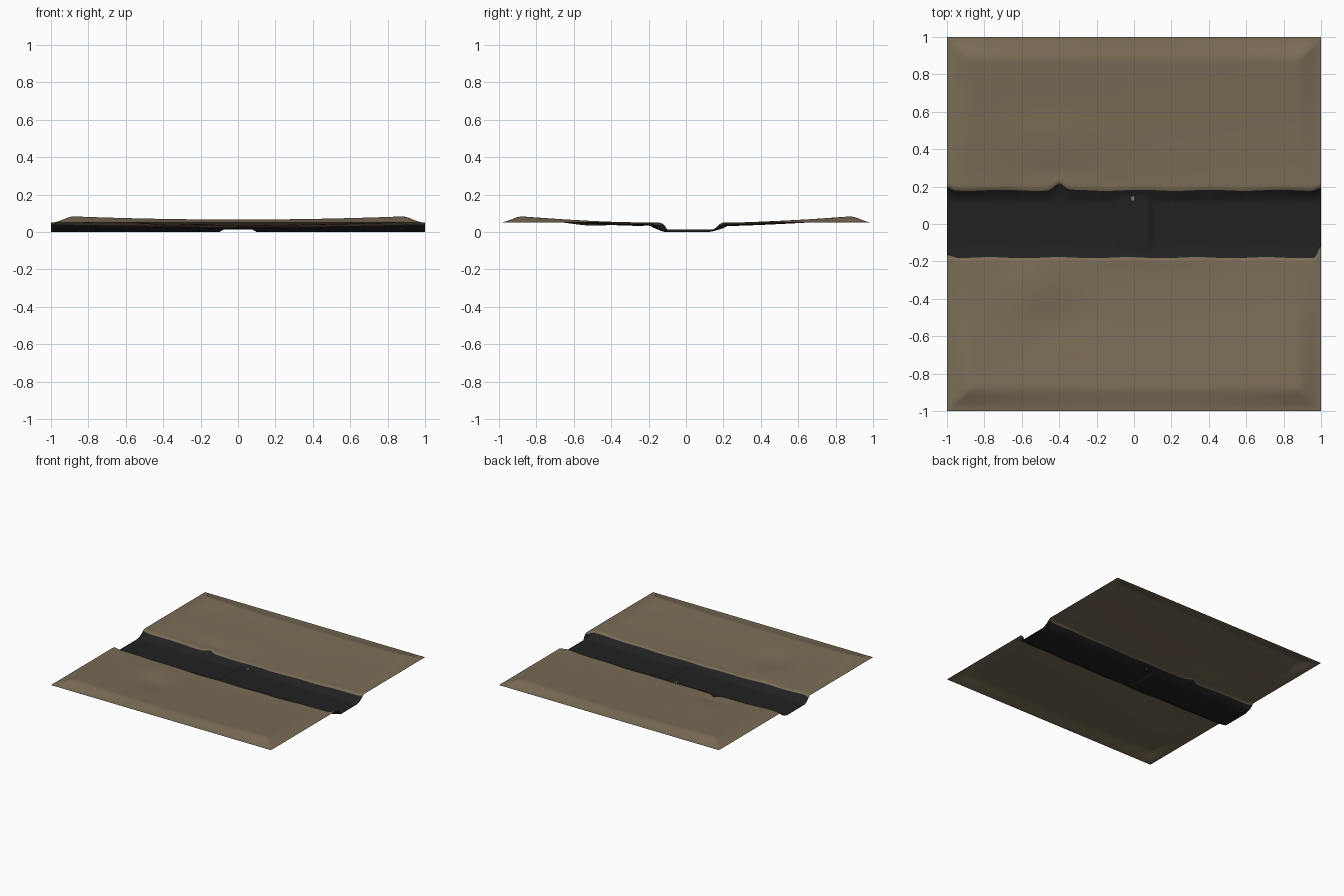
import bpy, bmesh, math

if "Cube" in bpy.data.objects:
    bpy.data.objects.remove(bpy.data.objects["Cube"])


def smooth(a, b, v):
    t = max(0.0, min(1.0, (v - a) / (b - a)))
    return t * t * (3 - 2 * t)


def bump(x, y, cx, cy, rx, ry):
    return math.exp(-((x - cx) / rx) ** 2 - ((y - cy) / ry) ** 2)


def material(name, colour):
    m = bpy.data.materials.new(name)
    m.diffuse_color = (*colour, 1)
    m.use_nodes = True
    m.node_tree.nodes["Principled BSDF"].inputs["Base Color"].default_value = m.diffuse_color
    return m


EDGE = 0.18  # half width of the dark channel bed


def bank_height(x, y):
    # gentle banks rising to a ridge, then sloping down to the tile rim
    t = max(0.0, (abs(y) - 0.2) / 0.68)
    h = 0.05 + 0.035 * min(t, 1) ** 1.5 - 0.018 * (1 - min(1, (x / 0.9) ** 2))
    h += 0.012 * bump(x, y, -0.55, -0.33, 0.16, 0.16)
    h -= 0.012 * bump(x, y, -0.38, -0.52, 0.16, 0.12)
    h += 0.008 * bump(x, y, -0.45, 0.45, 0.3, 0.12)
    h -= 0.006 * bump(x, y, -0.45, 0.28, 0.15, 0.03)
    h += 0.004 * bump(x, y, 0.1, -0.2, 0.3, 0.03)
    rim = 1 - max(abs(x), abs(y))
    return 0.05 + (h - 0.05) * smooth(0, 0.13, rim)


def height(x, y, s):
    floor = 0.014 * (1 - smooth(0.075, 0.1, abs(x)))
    floor = max(floor, 0.015 * smooth(0.11, 0.16, abs(s)))
    return floor + (bank_height(x, y) - floor) * smooth(0.145, 0.2, abs(s))


def shore_shift(x, side):
    # wavering shoreline, with a notch on the far bank and flared ends
    w = 0.003 * math.sin(17 * x + side)
    if side > 0:
        return w + 0.035 * bump(x, 0, -0.4, 0, 0.035, 1) + 0.015 * smooth(0.95, 1, abs(x))
    return w + 0.06 * smooth(0.965, 1, x) * -1 - 0.015 * smooth(0.93, 1, -x)


# row positions across the tile, denser around the channel
half = [0.03, 0.06, 0.09, 0.11, 0.125, 0.135, 0.145, 0.155, 0.163, 0.172, EDGE,
        0.19, 0.2, 0.215, 0.235, 0.26]
half += [0.3 + 0.04 * i for i in range(14)] + [0.85 + 0.015 * i for i in range(11)]
rows = [-v for v in reversed(half)] + [0.0] + half
N = 160
cols = [-1 + 2 * i / N for i in range(N + 1)]

bm = bmesh.new()
grid = []
for s in rows:
    side = 1 if s > 0 else -1
    fall = smooth(0.08, EDGE, abs(s)) * (1 - smooth(EDGE, 0.32, abs(s)))
    line = []
    for x in cols:
        y = s + side * shore_shift(x, side) * fall
        line.append(bm.verts.new((x, y, height(x, y, s))))
    grid.append(line)
for j in range(len(rows) - 1):
    mid = (rows[j] + rows[j + 1]) / 2
    for i in range(N):
        f = bm.faces.new((grid[j][i], grid[j][i + 1], grid[j + 1][i + 1], grid[j + 1][i]))
        f.smooth = True
        f.material_index = 1 if abs(mid) < EDGE else 0
        # small pale stone showing in the bed
        if 0.125 < mid < 0.145 and abs(cols[i] + 0.0125) < 0.007:
            f.material_index = 2

mesh = bpy.data.meshes.new("terrain_tile")
bm.to_mesh(mesh)
bm.free()
for m in (material("dry earth", (0.195, 0.15, 0.093)),
          material("dark bed", (0.015, 0.015, 0.015)),
          material("pale stone", (0.25, 0.25, 0.25))):
    mesh.materials.append(m)
tile = bpy.data.objects.new("terrain_tile", mesh)
bpy.context.collection.objects.link(tile)
